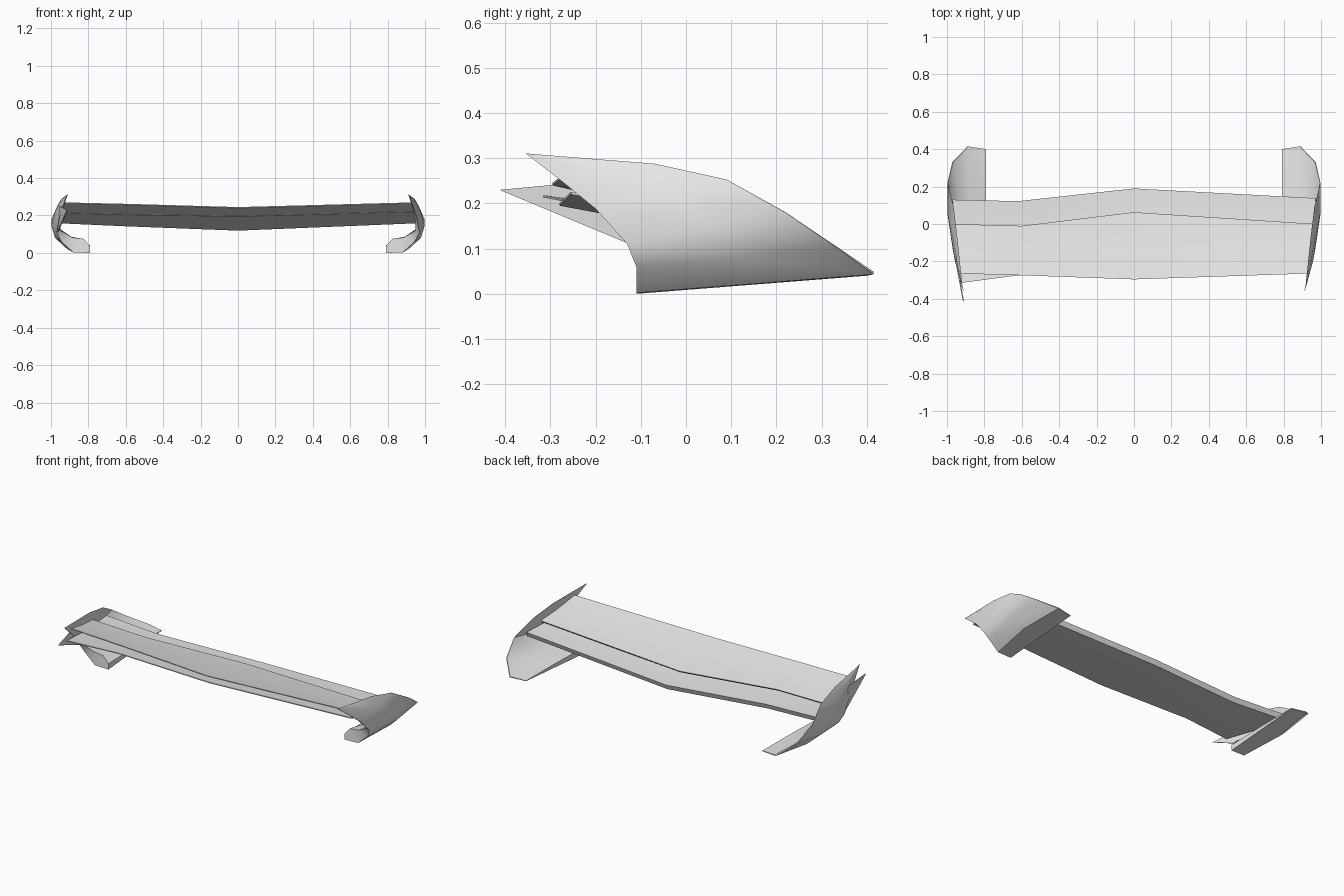
import bpy, bmesh, math
from mathutils import Vector

if "Cube" in bpy.data.objects:
    bpy.data.objects.remove(bpy.data.objects["Cube"])

grey = bpy.data.materials.new("light_grey")
grey.diffuse_color = (0.8, 0.8, 0.8, 1)
grey.use_nodes = True
grey.node_tree.nodes["Principled BSDF"].inputs["Base Color"].default_value = grey.diffuse_color


def finish(name, bm, smooth=None):
    bmesh.ops.remove_doubles(bm, verts=bm.verts, dist=0.0005)
    bmesh.ops.recalc_face_normals(bm, faces=bm.faces)
    me = bpy.data.meshes.new(name)
    bm.to_mesh(me)
    bm.free()
    me.materials.append(grey)
    ob = bpy.data.objects.new(name, me)
    bpy.context.collection.objects.link(ob)
    if smooth:
        bpy.ops.object.select_all(action='DESELECT')
        ob.select_set(True)
        bpy.context.view_layer.objects.active = ob
        bpy.ops.object.shade_smooth_by_angle(angle=math.radians(smooth))
    return ob


def loft(name, sections, smooth=None):
    """Skin closed sections and cap both ends."""
    bm = bmesh.new()
    rings = [[bm.verts.new(p) for p in s] for s in sections]
    n = len(rings[0])
    for a, b in zip(rings, rings[1:]):
        for i in range(n):
            j = (i + 1) % n
            bm.faces.new((a[i], a[j], b[j], b[i]))
    bm.faces.new(rings[0])
    bm.faces.new(rings[-1])
    return finish(name, bm, smooth)


def blade(name, stations, thick, camber):
    """Wing blade; station = lead x,y,z and trail x,y,z of the top skin."""
    secs = []
    for lx, ly, lz, tx, ty, tz in stations:
        lead, trail = Vector((lx, ly, lz)), Vector((tx, ty, tz))
        mid = lead.lerp(trail, 0.45) + Vector((0, 0, -camber))
        low = Vector((0, -0.012, -thick))
        secs.append([lead, mid, trail, trail + Vector((0, 0, -0.005)),
                     mid + Vector((0, 0, -0.012)), lead + low])
    return loft(name, secs, 25)


# Lower main blade: its left end sweeps further forward
blade("main_blade", [
    (-0.970, 0.13, 0.188, -0.925, -0.315, 0.218),
    (-0.62, 0.122, 0.172, -0.60, -0.272, 0.210),
    (0, 0.19, 0.148, 0, -0.280, 0.200),
    (0.972, 0.138, 0.188, 0.938, -0.255, 0.225)], 0.029, 0.013)

# Upper flap
blade("upper_flap", [
    (-0.972, 0.0, 0.212, -0.930, -0.265, 0.270),
    (-0.60, -0.01, 0.206, -0.58, -0.275, 0.262),
    (0, 0.063, 0.184, 0, -0.296, 0.245),
    (0.972, 0.0, 0.205, 0.930, -0.265, 0.270)], 0.012, 0.006)

# End plates: rear, middle and front curves, wrapped from tip down to foot
rear = [(0.917, -0.335, 0.309), (0.945, -0.07, 0.288), (0.965, 0.09, 0.253),
        (0.997, 0.22, 0.18), (0.972, 0.33, 0.105), (0.89, 0.415, 0.043),
        (0.79, 0.40, 0.04)]
middle = [(0.916, -0.345, 0.310), (0.952, -0.17, 0.270), (0.976, -0.04, 0.224),
          (0.998, 0.06, 0.145), (0.978, 0.12, 0.080), (0.915, 0.15, 0.022),
          (0.79, 0.145, 0.02)]
front = [(0.914, -0.355, 0.311), (0.938, -0.27, 0.245), (0.957, -0.20, 0.188),
         (0.970, -0.13, 0.11), (0.945, -0.11, 0.06), (0.88, -0.11, 0.002),
         (0.79, -0.11, 0.0)]
# Inward offsets (x, z) of the inner skin at the front edge
inner = [(-0.003, 0), (-0.006, 0), (-0.012, 0), (-0.02, 0.01),
         (-0.06, 0.022), (-0.055, 0.073), (0, 0.035)]
for side, name in ((1, "end_plate_right"), (-1, "end_plate_left")):
    secs = []
    for r, m, f, (dx, dz) in zip(rear, middle, front, inner):
        r, m, f, d = Vector(r), Vector(m), Vector(f), Vector((dx, 0, dz))
        ring = [f, m, r, r + d * 0.08, m + d * 0.6, f + d]
        secs.append([(p.x * side, p.y, p.z) for p in ring])
    loft(name, secs, 33)

# Extra pointed fin on the left plate only
fin = [(-0.915, -0.413, 0.23), (-0.955, -0.20, 0.25), (-0.968, -0.12, 0.108)]
loft("left_fin", [[(x + d, y, z) for x, y, z in fin] for d in (0, 0.006)])
